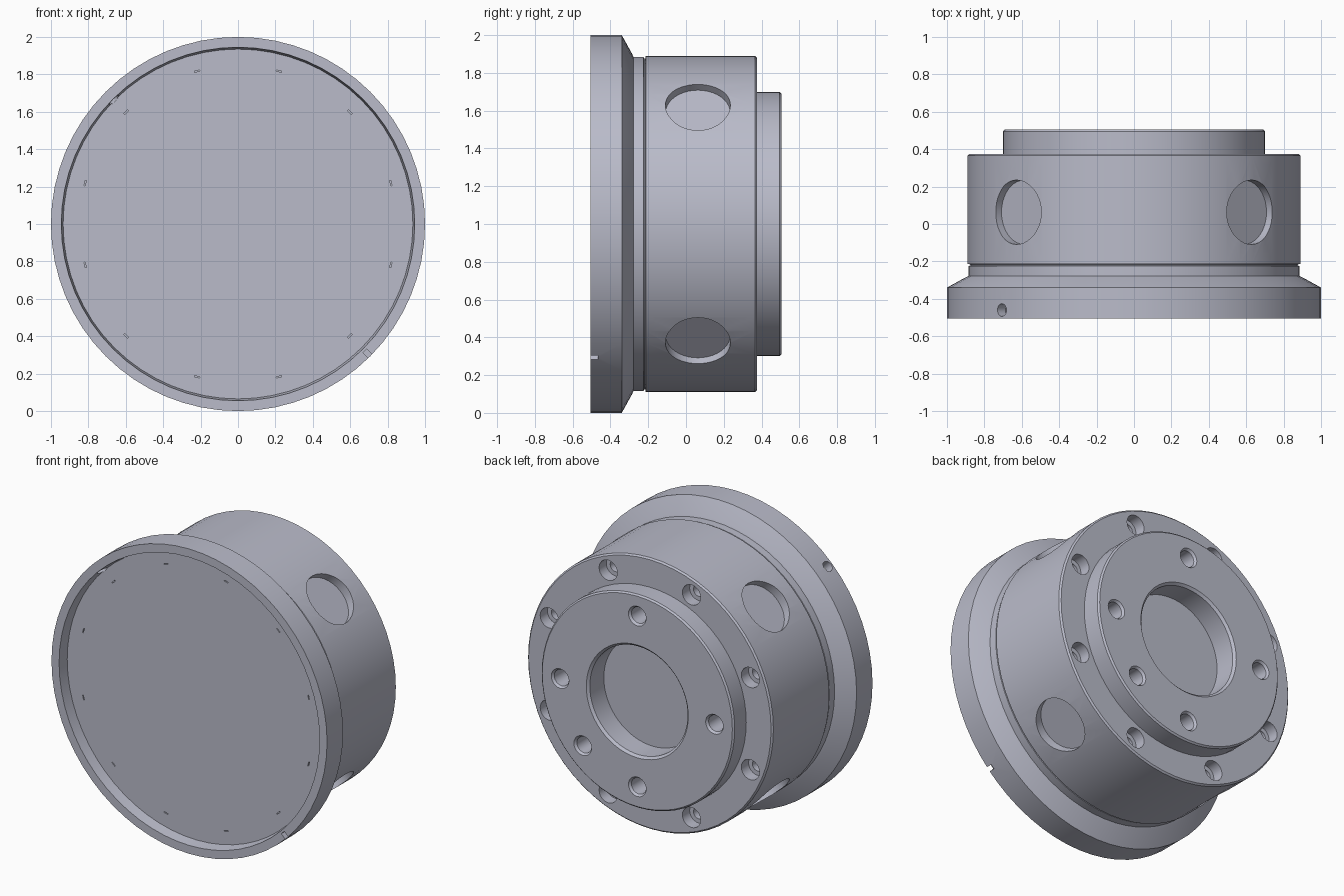
import bpy, bmesh
from math import sin, cos, pi, radians
from mathutils import Vector, Matrix

cube = bpy.data.objects.get("Cube")
if cube:
    bpy.data.objects.remove(cube, do_unlink=True)

metal = bpy.data.materials.new("blue grey metal")
metal.use_nodes = True
metal.diffuse_color = (0.49, 0.5, 0.59, 1)
metal.node_tree.nodes["Principled BSDF"].inputs["Base Color"].default_value = metal.diffuse_color

CENTRE = Vector((0, 0, 1))
BACK = Vector((0, 1, 0))


def lathe(bm, profile, origin, axis, sides):
    """Closed turned solid: profile holds (radius, distance along axis)."""
    turn = Vector((0, 0, 1)).rotation_difference(axis).to_matrix()
    rings = []
    for r, a in profile:
        rings.append([bm.verts.new(origin + turn @ Vector((
            r * cos(2 * pi * i / sides), r * sin(2 * pi * i / sides), a)))
            for i in range(sides)])
    for low, high in zip(rings, rings[1:]):
        for i in range(sides):
            j = (i + 1) % sides
            bm.faces.new((low[i], low[j], high[j], high[i]))
    bm.faces.new(rings[0][::-1])
    bm.faces.new(rings[-1])


def box(bm, centre, size, angle):
    """Box with its z side turned to the radial direction at angle."""
    bmesh.ops.create_cube(bm, size=1, matrix=Matrix.Translation(centre)
                          @ Matrix.Rotation(angle, 4, 'Y') @ Matrix.Diagonal((*size, 1)))


def make_object(name, bm):
    bmesh.ops.recalc_face_normals(bm, faces=bm.faces)
    mesh = bpy.data.meshes.new(name)
    bm.to_mesh(mesh)
    bm.free()
    mesh.materials.append(metal)
    ob = bpy.data.objects.new(name, mesh)
    bpy.context.collection.objects.link(ob)
    return ob


def radial(degrees):
    """Unit direction, measured from straight up towards +x."""
    return Vector((sin(radians(degrees)), 0, cos(radians(degrees))))


# Turned housing: front recess, flange, cone, groove, body, boss, centre bore
bm = bmesh.new()
lathe(bm, [(.935, -.435), (.945, -.505), (1, -.505), (1, -.34), (.9, -.285),
           (.884, -.278), (.884, -.225), (.876, -.222), (.876, -.216), (.89, -.213),
           (.89, .365), (.88, .375), (.70, .375), (.70, .495), (.69, .505),
           (.37, .505), (.355, .49), (.355, .345)], CENTRE, BACK, 64)
housing = make_object("housing", bm)

# Cutters
bm = bmesh.new()
for k in range(8):      # counterbored holes in the shoulder
    lathe(bm, [(.038, .12), (.038, .30), (.066, .30), (.066, .45)],
          CENTRE + .79 * radial(22.5 + 45 * k), BACK, 24)
for angle in (0, 90, 135, 180, 270):      # blind holes in the boss
    lathe(bm, [(.053, .33), (.053, .49), (.064, .505), (.064, .55)],
          CENTRE + .56 * radial(angle), BACK, 24)
for k in range(4):      # round side pockets
    lathe(bm, [(.172, .83), (.172, 1)], CENTRE + BACK * .063, radial(45 + 90 * k), 40)
# Flange hole and the notch opposite it
lathe(bm, [(.034, .93), (.034, 1.1)], CENTRE - BACK * .46, radial(-45), 20)
box(bm, CENTRE - BACK * .49 + radial(135), (.03, .05, .08), radians(135))
for k in range(12):      # fine slits in the front plate
    angle = 15 + 30 * k
    box(bm, CENTRE - BACK * .435 + .846 * radial(angle), (.03, .02, .006), radians(angle))
cutter = make_object("hole_cutter", bm)
cutter.hide_render = True

mod = housing.modifiers.new("holes", 'BOOLEAN')
mod.operation = 'DIFFERENCE'
mod.solver = 'EXACT'
mod.object = cutter

bpy.ops.object.select_all(action='DESELECT')
housing.select_set(True)
bpy.context.view_layer.objects.active = housing
bpy.ops.object.modifier_apply(modifier=mod.name)
bpy.data.objects.remove(cutter, do_unlink=True)
bpy.ops.object.shade_smooth_by_angle(angle=radians(25))
